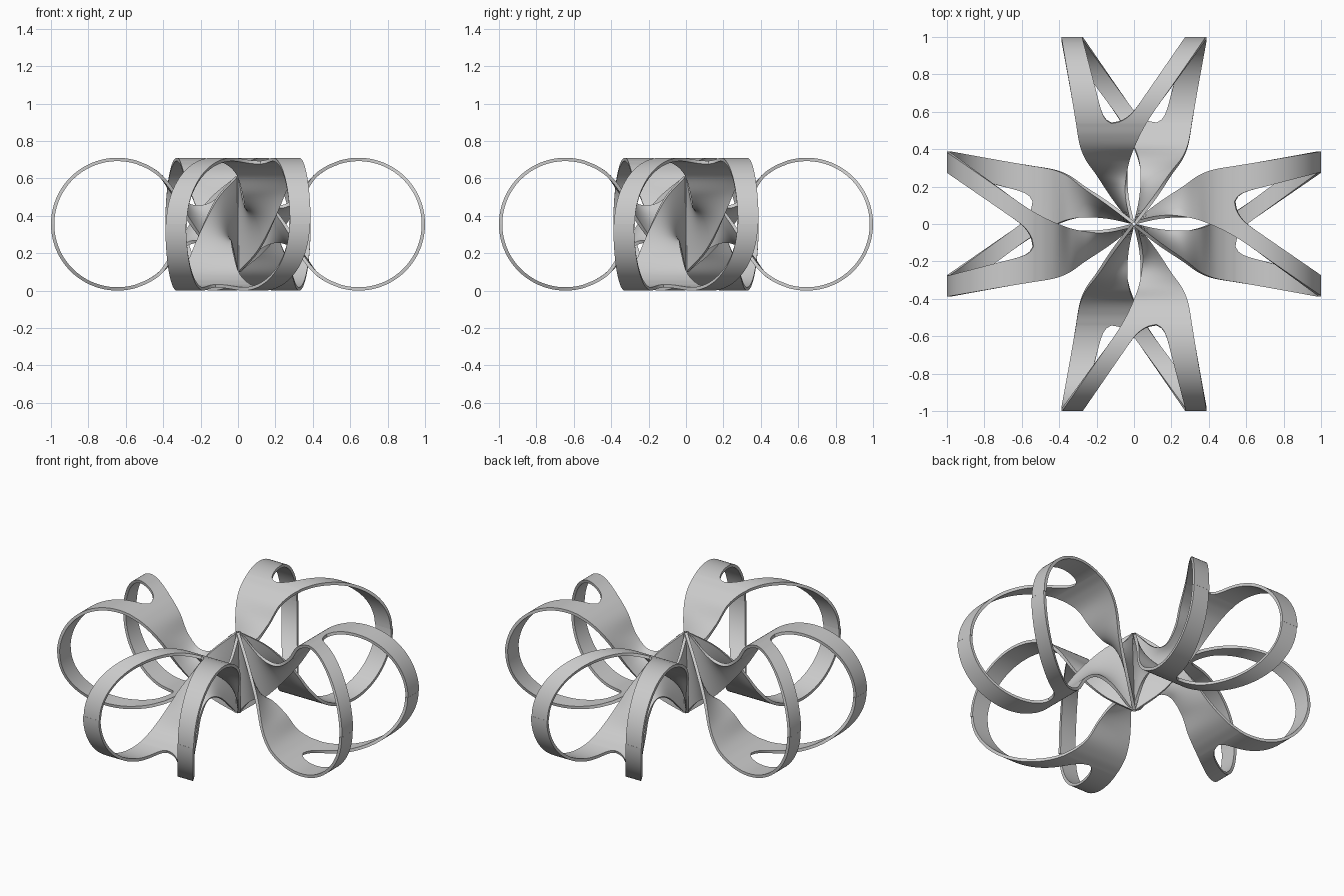
import bpy, bmesh, math
from mathutils import Vector, Matrix

if "Cube" in bpy.data.objects:
    bpy.data.objects.remove(bpy.data.objects["Cube"])

CX, CZ, R, TH = 0.645, 0.355, 0.346, 0.018   # loop circle and ribbon thickness
XU = 0.54                                    # where the two strips merge
N = 4                                        # columns per strip


def curve(pts, t):
    """Smooth interpolation through (key, value) pairs."""
    n = len(pts)

    def slope(i):
        a, b = pts[max(i - 1, 0)], pts[min(i + 1, n - 1)]
        return (b[1] - a[1]) / (b[0] - a[0])
    i = 0
    while i < n - 2 and t > pts[i + 1][0]:
        i += 1
    (x0, y0), (x1, y1) = pts[i], pts[i + 1]
    h = x1 - x0
    u = min(max((t - x0) / h, 0), 1)
    return ((2*u**3 - 3*u**2 + 1) * y0 + (u**3 - 2*u**2 + u) * h * slope(i)
            + (3*u**2 - 2*u**3) * y1 + (u**3 - u**2) * h * slope(i + 1))


def circ(x):
    return CZ + math.sqrt(R * R - (x - CX) ** 2)


# Strip edges on the loop, sideways offset as a function of x
A_OUT = [(.54, .31), (.7, .337), (1, .39)]
A_IN = [(.54, .12), (.557, .148), (.6, .172), (.7, .2), (1, .28)]
B_IN = [(.54, .12), (.546, .085), (.565, .045), (.6, .005), (.7, -.068), (1, -.28)]
B_OUT = [(.54, -.065), (.6, -.105), (.7, -.177), (1, -.39)]

# Trunk edges from the strip junction to the hub, twisting to vertical
T_IN = [(.54, -.065, circ(.54)), (.475, -.03, circ(.475)), (.41, 0, circ(.41)),
        (.34, .025, .515), (.24, .04, .45), (.13, .035, .48), (.006, .008, .61)]
T_OUT = [(.54, .31, circ(.54)), (.475, .30, circ(.475)), (.41, .285, circ(.41)),
         (.345, .255, circ(.345)), (.265, .195, .38), (.14, .11, .215), (.006, .008, .10)]


def edge3(pts, t):
    return Vector([curve([(i, p[k]) for i, p in enumerate(pts)], t) for k in range(3)])


def sheet(bm, mat):
    """One sheet: two ribbon strips merging into a twisted trunk."""
    def grid(rows):
        vs = [[bm.verts.new(mat @ Vector(p)) for p in r] for r in rows]
        for r0, r1 in zip(vs, vs[1:]):
            for j in range(len(r0) - 1):
                q = (r0[j], r0[j + 1], r1[j + 1], r1[j])
                bm.faces.new(q)

    end = math.acos((XU - CX) / R)
    for lo, hi in ((B_OUT, B_IN), (A_IN, A_OUT)):
        rows = []
        for k in range(49):
            a = end * (1 - (1 - k / 48) ** 1.5)
            x, z = CX + R * math.cos(a), CZ + R * math.sin(a)
            y0, y1 = curve(lo, x), curve(hi, x)
            rows.append([(x, y0 + (y1 - y0) * j / N, z) for j in range(N + 1)])
        grid(rows)
    mid = Vector((XU, .12, circ(XU)))
    rows = []
    last = len(T_IN) - 1
    for k in range(43):
        t = last * k / 42
        p, q = edge3(T_IN, t), edge3(T_OUT, t)
        m = mid if k == 0 else p.lerp(q, .5)
        rows.append([p.lerp(m, j / N) for j in range(N)]
                    + [m.lerp(q, j / N) for j in range(N + 1)])
    grid(rows)


def arm(name, angle):
    bm = bmesh.new()
    # Upper sheet and its half-turn copy about the arm axis
    turn = (Matrix.Translation((0, 0, CZ)) @ Matrix.Rotation(math.pi, 4, 'X')
            @ Matrix.Translation((0, 0, -CZ)))
    sheet(bm, Matrix.Identity(4))
    sheet(bm, turn)
    bmesh.ops.remove_doubles(bm, verts=bm.verts, dist=0.0008)
    bmesh.ops.recalc_face_normals(bm, faces=bm.faces)
    bmesh.ops.rotate(bm, verts=bm.verts, cent=(0, 0, 0),
                     matrix=Matrix.Rotation(angle, 3, 'Z'))
    me = bpy.data.meshes.new(name)
    bm.to_mesh(me)
    bm.free()
    ob = bpy.data.objects.new(name, me)
    bpy.context.collection.objects.link(ob)
    bpy.ops.object.select_all(action='DESELECT')
    ob.select_set(True)
    bpy.context.view_layer.objects.active = ob
    s = ob.modifiers.new("thickness", 'SOLIDIFY')
    s.thickness, s.offset = TH, 0
    bpy.ops.object.modifier_apply(modifier=s.name)
    bpy.ops.object.shade_smooth_by_angle(angle=math.radians(35))


# Four arms around the hub
for i, side in enumerate(("right", "back", "left", "front")):
    arm(side + "_ribbon_arm", i * math.pi / 2)
